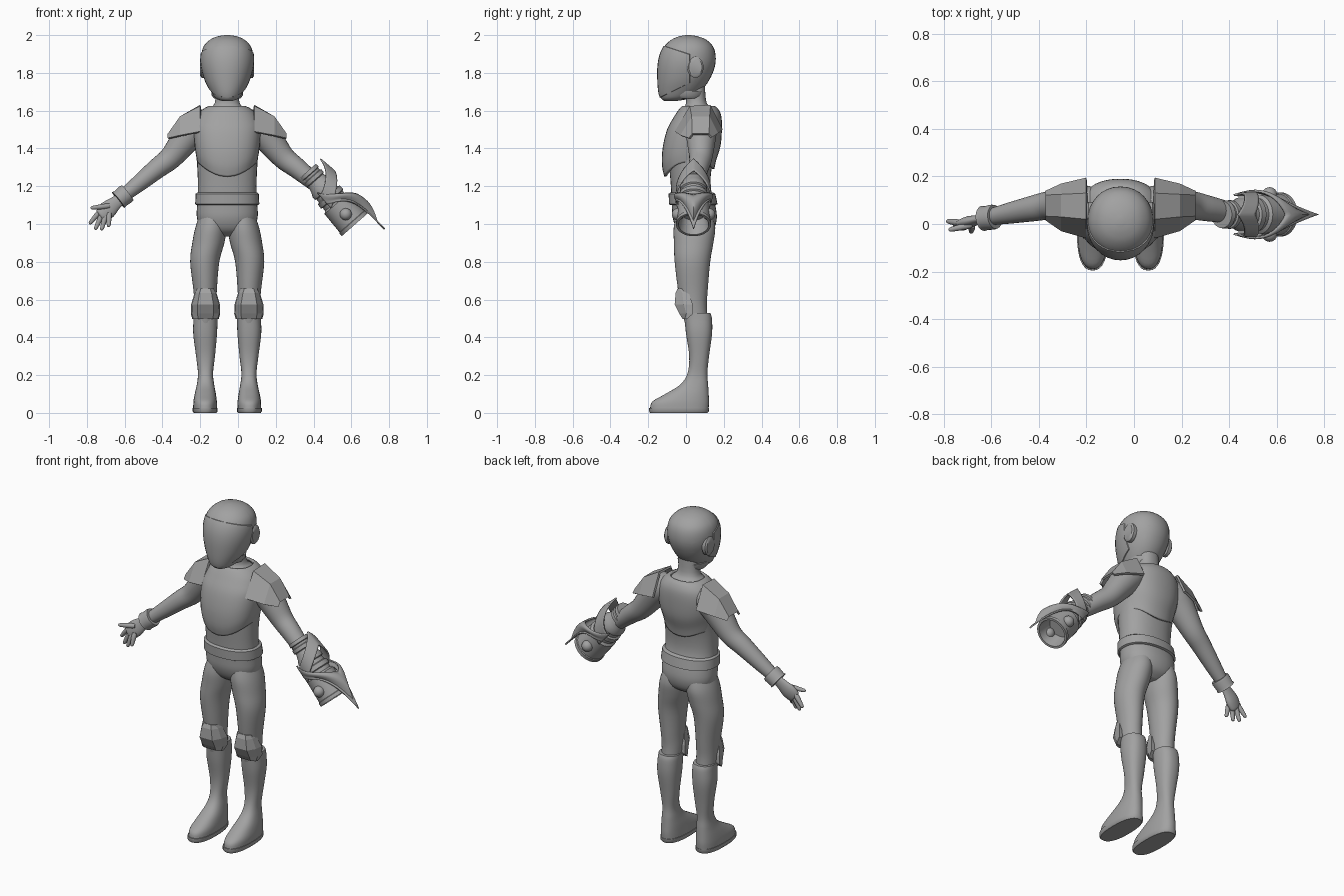
import bpy, bmesh, math
from mathutils import Vector

old = bpy.data.objects.get("Cube")
if old:
    bpy.data.objects.remove(old, do_unlink=True)

CX = -0.057  # centre line of the body
GREY = bpy.data.materials.new("plain grey")
GREY.use_nodes = True
GREY.diffuse_color = (0.36, 0.36, 0.36, 1)
GREY.node_tree.nodes["Principled BSDF"].inputs["Base Color"].default_value = (0.36, 0.36, 0.36, 1)


def finish(name, bm, smooth=True, thick=0.0, angle=40):
    bmesh.ops.recalc_face_normals(bm, faces=bm.faces[:])
    mesh = bpy.data.meshes.new(name)
    bm.to_mesh(mesh)
    bm.free()
    mesh.materials.append(GREY)
    obj = bpy.data.objects.new(name, mesh)
    bpy.context.collection.objects.link(obj)
    if thick:
        mod = obj.modifiers.new("thickness", "SOLIDIFY")
        mod.thickness = thick
        mod.offset = -1
    if smooth:
        bpy.ops.object.select_all(action="DESELECT")
        obj.select_set(True)
        bpy.context.view_layer.objects.active = obj
        bpy.ops.object.shade_smooth_by_angle(angle=math.radians(angle))
    return obj


def skin(rings, cap=True, closed=True):
    """Bridge a list of point rings into a surface."""
    bm = bmesh.new()
    rows = [[bm.verts.new(p) for p in ring] for ring in rings]
    for a, b in zip(rows, rows[1:]):
        n = len(a)
        for i in range(n if closed else n - 1):
            j = (i + 1) % n
            bm.faces.new((a[i], a[j], b[j], b[i]))
    if cap:
        bm.faces.new(rows[0])
        bm.faces.new(rows[-1])
    return bm


def refine(rows, steps=4):
    """Smooth curve through rows of numbers."""
    pts = [Vector(r) for r in rows]
    out = []
    for i in range(len(pts) - 1):
        p0, p1, p2, p3 = pts[max(i - 1, 0)], pts[i], pts[i + 1], pts[min(i + 2, len(pts) - 1)]
        for k in range(steps):
            t = k / steps
            out.append(p1 + (p2 - p0) * (t / 2) + (2 * p0 - 5 * p1 + 4 * p2 - p3) * (t * t / 2)
                       + (3 * p1 - p0 - 3 * p2 + p3) * (t ** 3 / 2))
    return out + [pts[-1]]


def turn(n=32):
    return [math.tau * i / n for i in range(n)]


def loft(rows, s=0, cap=True, square=1.0, steps=4):
    """Upright form from rows of z, side offset, half width, front y, back y."""
    rings = []
    for z, off, hw, y0, y1 in ([*r] for r in refine([r for r in map(list, rows)], steps)):
        ring = []
        for a in turn():
            c, d = math.cos(a), math.sin(a)
            x = math.copysign(abs(c) ** square, c) * hw
            y = math.copysign(abs(d) ** square, d) * (y1 - y0) / 2
            ring.append((CX + s * off + x, (y0 + y1) / 2 + y, z))
        rings.append(ring)
    return skin(rings, cap)


def tube(rows, flat=1.0, steps=4):
    """Limb from rows of x, y, z, radius; flat squeezes it front to back."""
    rows = [[*r] for r in refine(rows, steps)]
    pts = [Vector(r[:3]) for r in rows]
    rings = []
    for i, p in enumerate(pts):
        d = (pts[min(i + 1, len(pts) - 1)] - pts[max(i - 1, 0)]).normalized()
        u = d.cross(Vector((0, 1, 0))).normalized()
        v = u.cross(d)
        rings.append([p + rows[i][3] * (u * math.cos(a) + v * flat * math.sin(a)) for a in turn(24)])
    return skin(rings)


def lathe(origin, axis, profile):
    """Round form from pairs of distance and radius along an axis."""
    u = axis.cross(Vector((0, 1, 0))).normalized()
    v = u.cross(axis)
    return skin([[origin + axis * t + r * (u * math.cos(a) + v * math.sin(a)) for a in turn()]
                 for t, r in profile])


# Torso, neck and belt
finish("torso", loft([(.935, 0, .07, .0, .1), (.97, 0, .135, -.045, .145), (1.03, 0, .16, -.07, .163),
                      (1.1, 0, .16, -.075, .155), (1.2, 0, .155, -.08, .13), (1.32, 0, .16, -.09, .14),
                      (1.45, 0, .17, -.1, .175), (1.55, 0, .155, -.07, .175), (1.6, 0, .11, -.03, .15),
                      (1.64, 0, .066, .0, .11), (1.73, 0, .06, -.01, .1)], square=.9))
finish("belt", loft([(1.1, 0, .162, -.08, .155), (1.105, 0, .17, -.09, .167),
                     (1.16, 0, .167, -.092, .155), (1.168, 0, .158, -.08, .14)], steps=1, square=.9))

# Breastplate with a lower edge that rises at the sides
bm = loft([(1.25, 0, .158, -.115, .15), (1.31, 0, .168, -.127, .16), (1.4, 0, .176, -.124, .182),
           (1.5, 0, .178, -.1, .19), (1.57, 0, .16, -.062, .187), (1.61, 0, .125, -.035, .17),
           (1.625, 0, .095, -.02, .15)], cap=False, square=.88)
for v in bm.verts:
    v.co.z += .08 * max(0, (1.55 - v.co.z) / .3) * ((v.co.x - CX) / .16) ** 2
    if v.co.y > 0.02:
        v.co.z += .04 * max(0, (1.45 - v.co.z) / .2) * min(1, (v.co.y - .02) / .1)
finish("breastplate", bm, thick=.015)

# Helmet with a raised visor bounded by three cuts
bm = loft([(1.652, 0, .03, -.115, -.045), (1.665, 0, .06, -.132, .02), (1.7, 0, .085, -.143, .075),
           (1.76, 0, .115, -.148, .122), (1.83, 0, .135, -.148, .152), (1.89, 0, .138, -.138, .157),
           (1.94, 0, .125, -.115, .143), (1.975, 0, .092, -.078, .108), (1.993, 0, .052, -.037, .064),
           (2.0, 0, .012, -.002, .025)], square=.95)
cuts = [(Vector((0, -.12, 1.945)), Vector((0, .33, 1))), (Vector((0, -.13, 1.672)), Vector((0, .5, -1))),
        (Vector((0, .02, 1.8)), Vector((0, 1, 0)))]
for co, no in cuts:
    bmesh.ops.bisect_plane(bm, geom=bm.verts[:] + bm.edges[:] + bm.faces[:], plane_co=co, plane_no=no)
bmesh.ops.recalc_face_normals(bm, faces=bm.faces[:])
visor = [f for f in bm.faces if all((f.calc_center_median() - co).dot(no) < 0 for co, no in cuts)]
bmesh.ops.inset_region(bm, faces=visor, thickness=.003, depth=.004)
finish("helmet", bm)
finish("helmet_collar", loft([(1.665, 0, .07, -.06, .085), (1.68, 0, .082, -.08, .098),
                              (1.705, 0, .085, -.08, .1)], steps=1))

# Parts repeated on both sides
for side, s in (("right", -1), ("left", 1)):
    bm = lathe(Vector((CX + s * .115, .05, 1.83)), Vector((s, 0, 0)),
               [(0, .043), (.02, .043), (.028, .035)])
    for v in bm.verts:
        v.co.z = 1.83 + (v.co.z - 1.83) * 1.3
    finish(side + "_ear_disc", bm)

    finish(side + "_leg", loft([(1.05, .075, .07, -.05, .14), (.98, .086, .083, -.065, .155),
                                (.9, .1, .085, -.064, .145), (.8, .119, .077, -.06, .128),
                                (.65, .117, .062, -.042, .115), (.56, .115, .057, -.025, .11),
                                (.45, .115, .05, .0, .12)], s))

    # Boot shaft flowing into the foot, and a thin sole
    finish(side + "_boot", loft([(.53, .115, .062, -.012, .128), (.5, .115, .063, -.008, .137),
                                 (.42, .117, .063, .0, .138), (.3, .115, .05, .017, .122),
                                 (.21, .115, .04, .008, .113), (.15, .115, .046, -.03, .117),
                                 (.1, .116, .056, -.11, .12), (.06, .117, .062, -.178, .122),
                                 (.025, .117, .063, -.19, .12)], s, square=.85))
    finish(side + "_sole", loft([(0, .117, .06, -.19, .114), (.008, .117, .066, -.196, .121),
                                 (.027, .117, .066, -.195, .122)], s, square=.82, steps=1))

    # Faceted knee guard: rows of z, half width, front y, back y
    rings = []
    for z, hw, y0, y1 in ((.658, .045, -.045, -.02), (.635, .058, -.055, .015), (.575, .076, -.06, .035),
                          (.525, .078, -.035, .038), (.497, .07, -.018, .005)):
        mid = CX + s * .115
        rings.append([(mid - hw, y1, z), (mid - hw * .92, y0 * .5 + y1 * .5, z), (mid - hw * .55, y0, z),
                      (mid + hw * .55, y0, z), (mid + hw * .92, y0 * .5 + y1 * .5, z), (mid + hw, y1, z)])
    finish(side + "_knee_guard", skin(rings), smooth=False)

    # Faceted shoulder guard: rows from the neck outwards
    rows = ((.145, (-.06, 1.49), (.02, 1.625), (.13, 1.63), (.195, 1.5)),
            (.25, (-.03, 1.47), (.03, 1.57), (.125, 1.57), (.17, 1.48)),
            (.315, (.015, 1.455), (.033, 1.478), (.122, 1.478), (.14, 1.46)))
    finish(side + "_shoulder_guard", skin([[(CX + s * r[0], y, z) for y, z in r[1:]] for r in rows],
                                          cap=False, closed=False), smooth=False, thick=.012)

    finish(side + "_arm", tube([(CX + s * x, y, z, r) for x, y, z, r in (
        (.1, .085, 1.54, .07), (.17, .08, 1.51, .085), (.235, .08, 1.43, .074), (.3, .078, 1.35, .061),
        (.37, .065, 1.295, .054), (.47, .045, 1.213, .044), (.56, .027, 1.14, .033))]))

# Bare right hand with its wrist band
slope = Vector((-.78, -.1, -.62)).normalized()
finish("wrist_band", lathe(Vector((-.585, .03, 1.165)), slope,
                           [(0, .036), (0, .05), (.012, .053), (.05, .05), (.062, .053), (.062, .03)]))
finish("palm", tube([(-.61, .025, 1.14, .03), (-.65, .02, 1.11, .036), (-.69, .01, 1.075, .047),
                     (-.72, .0, 1.045, .04), (-.728, -.002, 1.038, .025)], flat=.5))
fingers = {"index": (-.735, .005, 1.062, -.787, .012, 1.0), "middle": (-.722, .002, 1.045, -.757, -.005, .97),
           "ring": (-.702, -.005, 1.04, -.723, -.02, .967), "little": (-.682, -.01, 1.05, -.685, -.034, .985),
           "thumb": (-.69, -.005, 1.095, -.78, -.025, 1.085)}
for name, f in fingers.items():
    a, b = Vector(f[:3]), Vector(f[3:])
    finish(name + "_finger", tube([(*a.lerp(b, t), r) for t, r in
                                   ((-.1, .012), (.2, .014), (.6, .012), (.92, .009), (1, .003))]))

# Arm cannon on the left forearm
base = Vector((.389, .04, 1.258))
axis = Vector((.66, 0, -.75)).normalized()
outward = Vector((-axis.z, 0, axis.x))
across = Vector((0, 1, 0))
finish("cannon_cuff", lathe(base, axis, [(-.03, .045), (-.03, .057), (-.01, .06), (-.006, .052), (.006, .052),
                                         (.01, .06), (.03, .06), (.036, .05)]))
finish("cannon_barrel", lathe(base, axis, [(.03, .05), (.07, .062), (.09, .072), (.11, .072), (.115, .064),
                                           (.135, .066), (.14, .077), (.165, .079), (.17, .07), (.19, .071),
                                           (.2, .084), (.325, .088), (.328, .093), (.348, .093), (.348, .08),
                                           (.26, .065)]))
for side, s in (("front", -1), ("back", 1)):
    bm = bmesh.new()
    bmesh.ops.create_uvsphere(bm, u_segments=24, v_segments=12, radius=.032)
    bmesh.ops.translate(bm, verts=bm.verts[:], vec=base + axis * .275 + across * s * .083)
    finish(side + "_cannon_stud", bm)


def wrap(name, spread, start, end, radius):
    """Curved plate round the cannon; each rule takes 0 at the sides to 1 at the top."""
    rings = []
    for i in range(49):
        a = math.radians(spread) * (i / 24 - 1)
        w = 1 - abs(i / 24 - 1)
        ray = outward * math.cos(a) + across * math.sin(a)
        rings.append([base + axis * (start(w) + (end(w) - start(w)) * k / 8) + ray * radius(w, k / 8)
                      for k in range(9)])
    finish(name, skin(rings, cap=False, closed=False), thick=.008, angle=50)


wrap("cannon_rear_hood", 115, lambda w: .11 - .145 * w ** 1.5, lambda w: .2 - .14 * w ** 1.2,
     lambda w, k: .092 + .004 * w + .014 * w * k)
wrap("cannon_spike_plate", 115, lambda w: .09 + .15 * w ** .8, lambda w: .17 + .09 * w + .21 * w ** 4,
     lambda w, k: .094 + .036 * w * math.sin(math.pi * min(1, k + .25)) + .012 * w * k)
